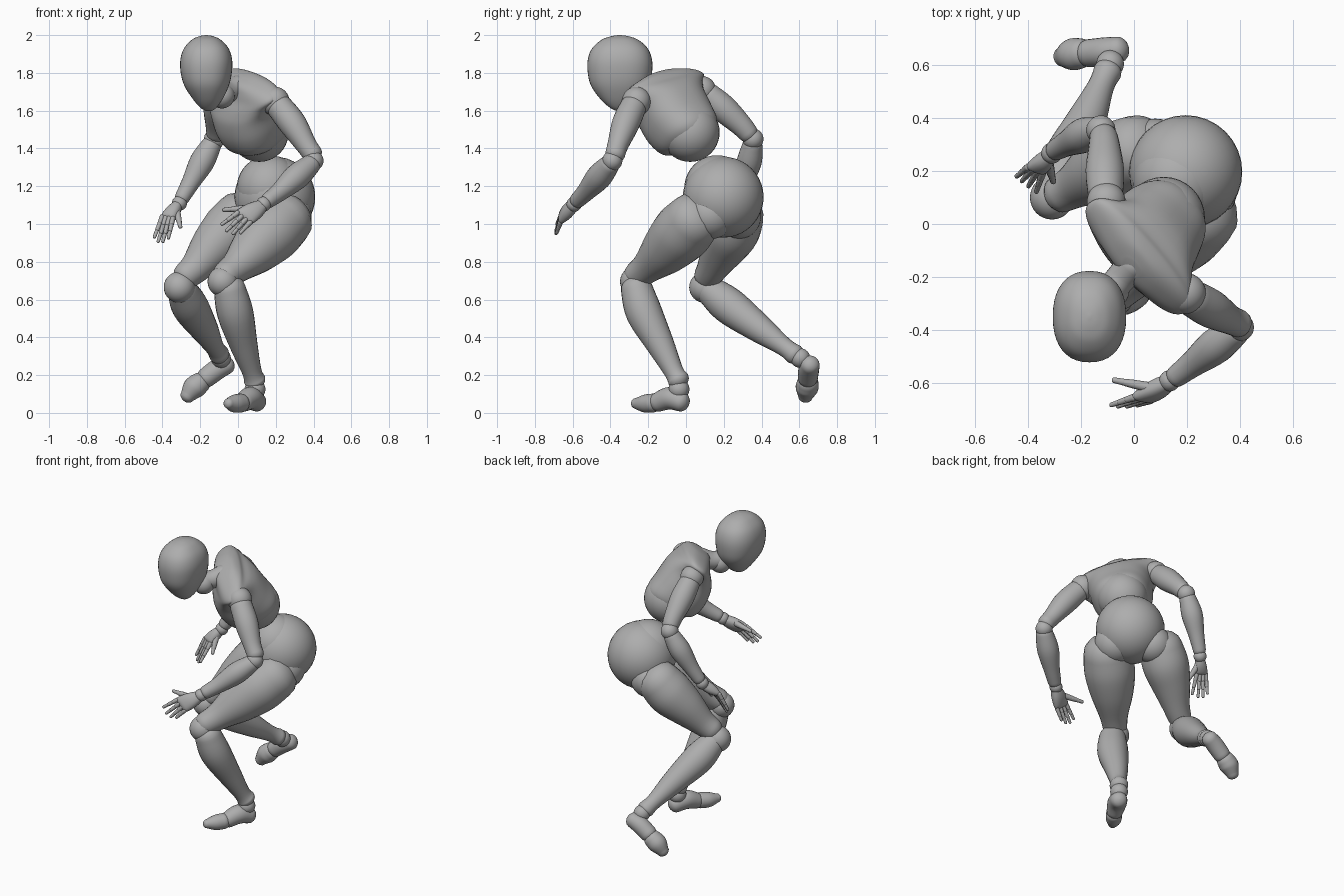
import bpy, bmesh
from math import sin, cos, pi, copysign
from mathutils import Vector as V

cube = bpy.data.objects.get("Cube")
if cube:
    bpy.data.objects.remove(cube, do_unlink=True)

grey = bpy.data.materials.new("mannequin_grey")
grey.use_nodes = True
tone = (0.42, 0.42, 0.42, 1)
grey.diffuse_color = tone
shader = next(n for n in grey.node_tree.nodes if n.type == 'BSDF_PRINCIPLED')
shader.inputs["Base Color"].default_value = tone
shader.inputs["Roughness"].default_value = 0.6


def finish(name, bm):
    bmesh.ops.recalc_face_normals(bm, faces=bm.faces)
    mesh = bpy.data.meshes.new(name)
    bm.to_mesh(mesh)
    bm.free()
    mesh.materials.append(grey)
    for p in mesh.polygons:
        p.use_smooth = True
    obj = bpy.data.objects.new(name, mesh)
    bpy.context.collection.objects.link(obj)
    return obj


def ball(name, centre, r):
    bm = bmesh.new()
    bmesh.ops.create_uvsphere(bm, u_segments=32, v_segments=20, radius=r)
    bmesh.ops.translate(bm, verts=bm.verts, vec=V(centre))
    return finish(name, bm)


def spline(keys, n=5):
    """Smooth curve through tuples of any length."""
    out = []
    for i in range(len(keys) - 1):
        a, b, c, d = (keys[max(0, min(len(keys) - 1, i + k))] for k in (-1, 0, 1, 2))
        for s in range(n):
            t = s / n
            out.append([q + 0.5 * t * (r - p + t * (2 * p - 5 * q + 4 * r - w
                        + t * (3 * (q - r) + w - p))) for p, q, r, w in zip(a, b, c, d)])
    return out + [list(keys[-1])]


def loft(name, rings, sides=28, power=2):
    """Skin over rings of (centre, half axis, half axis)."""
    bm = bmesh.new()
    loops = []
    for centre, a, b in rings:
        loop = []
        for k in range(sides):
            c, s = cos(2 * pi * k / sides), sin(2 * pi * k / sides)
            loop.append(bm.verts.new(centre + a * copysign(abs(c) ** (2 / power), c)
                                     + b * copysign(abs(s) ** (2 / power), s)))
        loops.append(loop)
    for lo, hi in zip(loops, loops[1:]):
        for k in range(sides):
            j = (k + 1) % sides
            bm.faces.new((lo[k], lo[j], hi[j], hi[k]))
    bm.faces.new(loops[0][::-1])
    bm.faces.new(loops[-1])
    return finish(name, bm)


def limb(name, keys, sides=24):
    """Round-ended tube through (x, y, z, radius) keys."""
    pts = spline(keys)
    pos = [V(p[:3]) for p in pts]
    tan = [(pos[min(i + 1, len(pos) - 1)] - pos[max(i - 1, 0)]).normalized()
           for i in range(len(pos))]
    a = tan[0].orthogonal().normalized()
    rings = []
    for i, (p, t) in enumerate(zip(pos, tan)):
        if i:
            a = tan[i - 1].rotation_difference(t) @ a
        b, r = t.cross(a), pts[i][3]
        steps = [0]
        if i == 0:
            steps = [-1.53, -1.2, -0.8, -0.4, 0]
        elif i == len(pos) - 1:
            steps = [0, 0.4, 0.8, 1.2, 1.53]
        for s in steps:
            rings.append((p + t * r * 0.8 * sin(s), a * r * cos(s), b * r * cos(s)))
    return loft(name, rings, sides)


# Head: egg narrowing to the chin
head = [(1.597, -.155, -.352, .012, .012), (1.615, -.157, -.352, .042, .05),
        (1.66, -.16, -.35, .078, .102), (1.73, -.166, -.35, .117, .152),
        (1.8, -.168, -.35, .135, .17), (1.87, -.168, -.35, .137, .17),
        (1.93, -.168, -.35, .118, .147), (1.975, -.168, -.35, .077, .097),
        (1.994, -.168, -.35, .037, .046), (2.0, -.168, -.35, .004, .005)]
loft("head", [(V((x, y, z)), V((hx, 0, 0)), V((0, hy, 0)))
              for z, x, y, hx, hy in spline(head)], 40, 2.3)
limb("neck", [(0, -.15, 1.73, .06), (-.05, -.205, 1.7, .058), (-.11, -.28, 1.7, .055)])
ball("neck_ball", (-.085, -.25, 1.68), .068)

# Chest: leaning forward and turned, with its own axes
left = V((.64, -.745, -.19)).normalized()
up = V((-.35, -.5, .79)).normalized()
front = left.cross(up).normalized()
middle = V((.04, -.08, 1.62))
chest = [(-.255, -.04, .07, .07), (-.24, -.025, .115, .115), (-.19, 0, .163, .168),
         (-.1, .01, .188, .178), (0, 0, .203, .168), (.06, -.012, .238, .142),
         (.105, -.022, .28, .108), (.14, -.03, .235, .092), (.175, -.028, .12, .066),
         (.188, -.02, .04, .03)]
loft("chest", [(middle + up * u + front * f, left * w, front * d)
               for u, f, w, d in spline(chest)], 48, 2.4)
ball("waist_ball", (.112, .022, 1.485), .156)

# Pelvis with the belly dome and hip joints
ball("pelvis", (.195, .197, 1.142), .214)
ball("belly_dome", (.167, .165, 1.19), .174)
ball("left_hip_ball", (.26, .13, 1.05), .13)
ball("right_hip_ball", (.08, .28, 1.04), .118)

# Left leg, planted
limb("left_thigh", [(.255, .045, 1.025, .148), (.175, -.025, .95, .158), (.085, -.11, .86, .132),
                    (-.005, -.2, .775, .088), (-.065, -.258, .728, .074)])
ball("left_knee", (-.08, -.268, .695), .081)
limb("left_shin", [(-.045, -.262, .66, .084), (-.015, -.222, .53, .096), (.03, -.135, .36, .074),
                   (.073, -.065, .22, .052), (.088, -.04, .175, .058)])
ball("left_ankle", (.09, -.037, .125), .055)
limb("left_foot", [(.1, -.025, .058, .052), (.065, -.085, .078, .06), (.03, -.15, .056, .051)])
limb("left_toes", [(.015, -.175, .052, .05), (-.02, -.22, .049, .047), (-.05, -.267, .05, .028)])

# Right leg, trailing
limb("right_thigh", [(.015, .278, 1.045, .136), (-.05, .245, .965, .145), (-.13, .2, .88, .124),
                     (-.22, .145, .775, .086), (-.275, .115, .725, .073)])
ball("right_knee", (-.31, .1, .665), .083)
limb("right_shin", [(-.295, .125, .65, .078), (-.255, .23, .565, .097), (-.18, .39, .445, .075),
                    (-.125, .52, .35, .05), (-.1, .575, .31, .054)])
ball("right_ankle", (-.09, .605, .29), .052)
limb("right_foot", [(-.06, .658, .255, .05), (-.11, .65, .23, .055), (-.17, .645, .185, .053)])
limb("right_toes", [(-.2, .645, .16, .057), (-.235, .64, .13, .06), (-.268, .632, .088, .039)])

# Left arm, reaching across
ball("left_shoulder", (.195, -.262, 1.65), .077)
limb("left_upper_arm", [(.22, -.28, 1.62, .07), (.29, -.32, 1.53, .073),
                        (.36, -.36, 1.42, .056), (.395, -.375, 1.37, .053)])
ball("left_elbow", (.4, -.39, 1.335), .053)
limb("left_forearm", [(.385, -.405, 1.315, .054), (.31, -.46, 1.25, .068),
                      (.22, -.53, 1.17, .05), (.16, -.575, 1.125, .042)])

# Right arm, swung back
ball("right_shoulder", (-.105, .085, 1.71), .073)
limb("right_upper_arm", [(-.108, .12, 1.68, .067), (-.11, .2, 1.61, .073),
                         (-.112, .29, 1.525, .06), (-.115, .33, 1.48, .053)])
ball("right_elbow", (-.125, .355, 1.45), .055)
limb("right_forearm", [(-.14, .352, 1.42, .053), (-.19, .335, 1.33, .066),
                       (-.25, .305, 1.22, .049), (-.295, .28, 1.14, .04)])


def hand(side, wrist, knuckle_a, knuckle_b, tips, thumb_tip):
    """Flat palm, four jointed fingers and a thumb."""
    w, a, b = V(wrist), V(knuckle_a), V(knuckle_b)
    ball(side + "_wrist", w, .04)
    mid, across = (a + b) / 2, (b - a) / 2
    normal = across.cross(mid - w).normalized()
    shape = [(0, .6, .015), (.1, .85, .03), (.5, 1.25, .034), (.9, 1.35, .024), (1.05, 1.15, .009)]
    loft(side + "_palm", [(w.lerp(mid, t), across * s, normal * d)
                          for t, s, d in spline(shape)], 20, 2.3)
    for i, tip in enumerate(tips):
        base, end = a.lerp(b, i / 3), V(tip)
        for j in range(3):
            p, q = base.lerp(end, j / 3), base.lerp(end, (j + .85) / 3)
            limb(f"{side}_finger_{i + 1}_{j + 1}",
                 [(*p, .0145 - .002 * j), (*q, .013 - .002 * j)], 10)
    root, end = w.lerp(a, .45), V(thumb_tip)
    for j, (s, e) in enumerate(((0, .48), (.5, .72), (.75, 1))):
        limb(f"{side}_thumb_{j + 1}", [(*root.lerp(end, s), .021 - .004 * j),
                                       (*root.lerp(end, e), .017 - .003 * j)], 10)


hand("left", (.135, -.592, 1.105), (-.0, -.655, 1.06), (.065, -.665, 1.01),
     [(-.09, -.685, .995), (-.065, -.69, .96), (-.03, -.69, .945), (.01, -.685, .95)],
     (-.075, -.59, 1.075))
hand("right", (-.31, .268, 1.11), (-.345, .195, 1.03), (-.4, .215, 1.04),
     [(-.37, .118, .92), (-.4, .14, .9), (-.425, .16, .9), (-.445, .178, .925)],
     (-.305, .16, .985))
